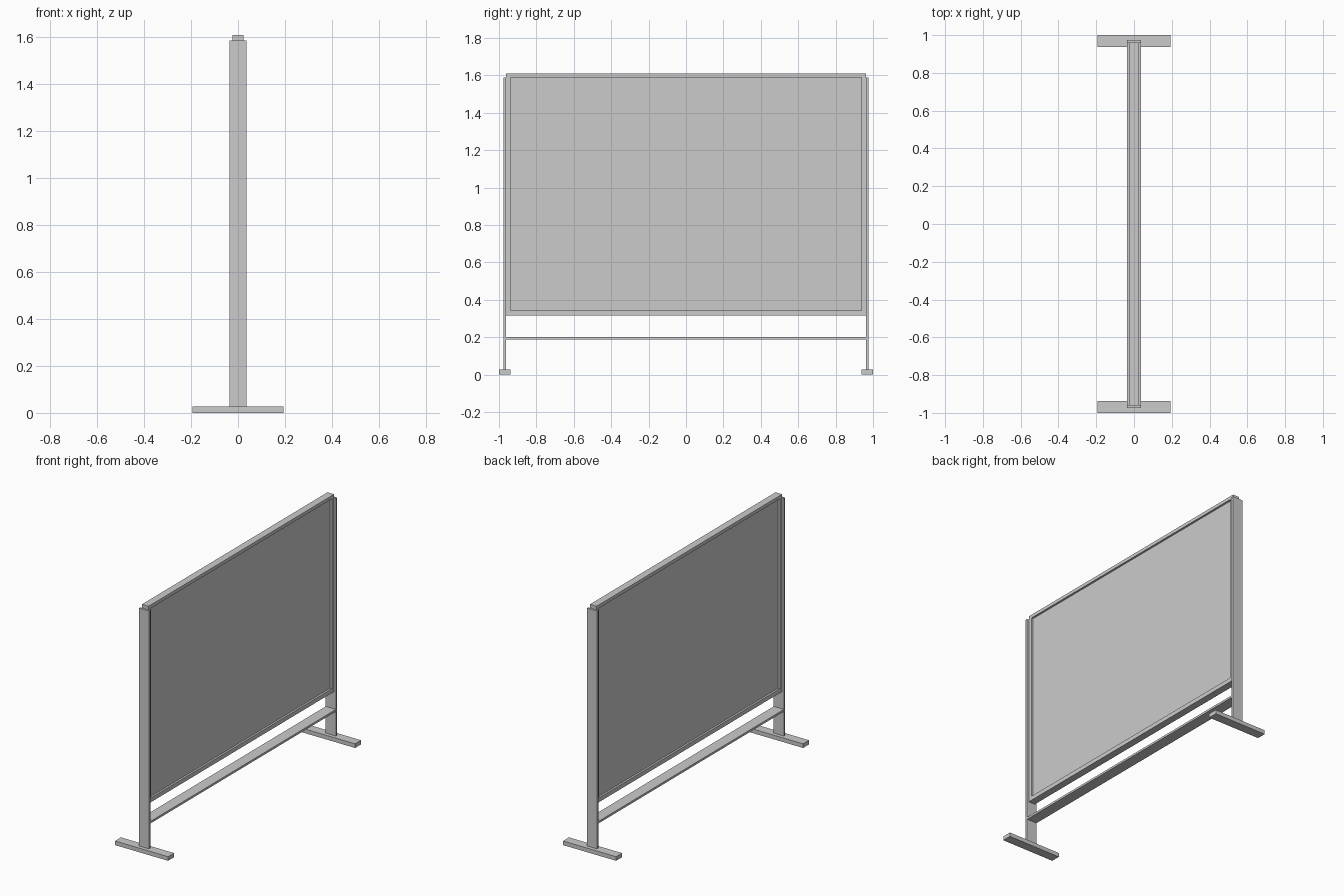
import bpy, bmesh
from mathutils import Matrix

if "Cube" in bpy.data.objects:
    bpy.data.objects.remove(bpy.data.objects["Cube"])


def box(name, x, y, z):
    """Box from (min, max) ranges on each axis."""
    bm = bmesh.new()
    size = [b - a for a, b in (x, y, z)]
    mid = [(a + b) / 2 for a, b in (x, y, z)]
    bmesh.ops.create_cube(bm, size=1, matrix=Matrix.Translation(mid) @ Matrix.Diagonal((*size, 1)))
    me = bpy.data.meshes.new(name)
    bm.to_mesh(me)
    bm.free()
    ob = bpy.data.objects.new(name, me)
    bpy.context.collection.objects.link(ob)
    return ob


def mirror_y(ob):
    mod = ob.modifiers.new("mirror", 'MIRROR')
    mod.use_axis = (False, True, False)
    mod.use_mirror_merge = False


# Feet and upright posts on both ends
mirror_y(box("foot", (-0.193, 0.193), (0.938, 1.0), (0, 0.027)))
mirror_y(box("post", (-0.037, 0.037), (0.962, 0.975), (0.027, 1.587)))

# Shelf between the posts
box("shelf", (-0.037, 0.037), (-0.962, 0.962), (0.188, 0.202))

# Board frame: one ring with a rectangular opening
OUTER = [(-0.962, 0.315), (0.962, 0.315), (0.962, 1.61), (-0.962, 1.61)]
INNER = [(-0.938, 0.343), (0.938, 0.343), (0.938, 1.588), (-0.938, 1.588)]
bm = bmesh.new()
rings = [[bm.verts.new((x, y, z)) for y, z in prof]
         for x, prof in ((0.024, OUTER), (0.024, INNER), (-0.024, INNER), (-0.024, OUTER))]
for r in range(4):
    a, b = rings[r], rings[(r + 1) % 4]
    for i in range(4):
        j = (i + 1) % 4
        bm.faces.new((a[i], a[j], b[j], b[i]))
bmesh.ops.recalc_face_normals(bm, faces=bm.faces)
me = bpy.data.meshes.new("board_frame")
bm.to_mesh(me)
bm.free()
bpy.context.collection.objects.link(bpy.data.objects.new("board_frame", me))

# Recessed writing panel
box("board_panel", (-0.011, 0.011), (-0.938, 0.938), (0.343, 1.588))
